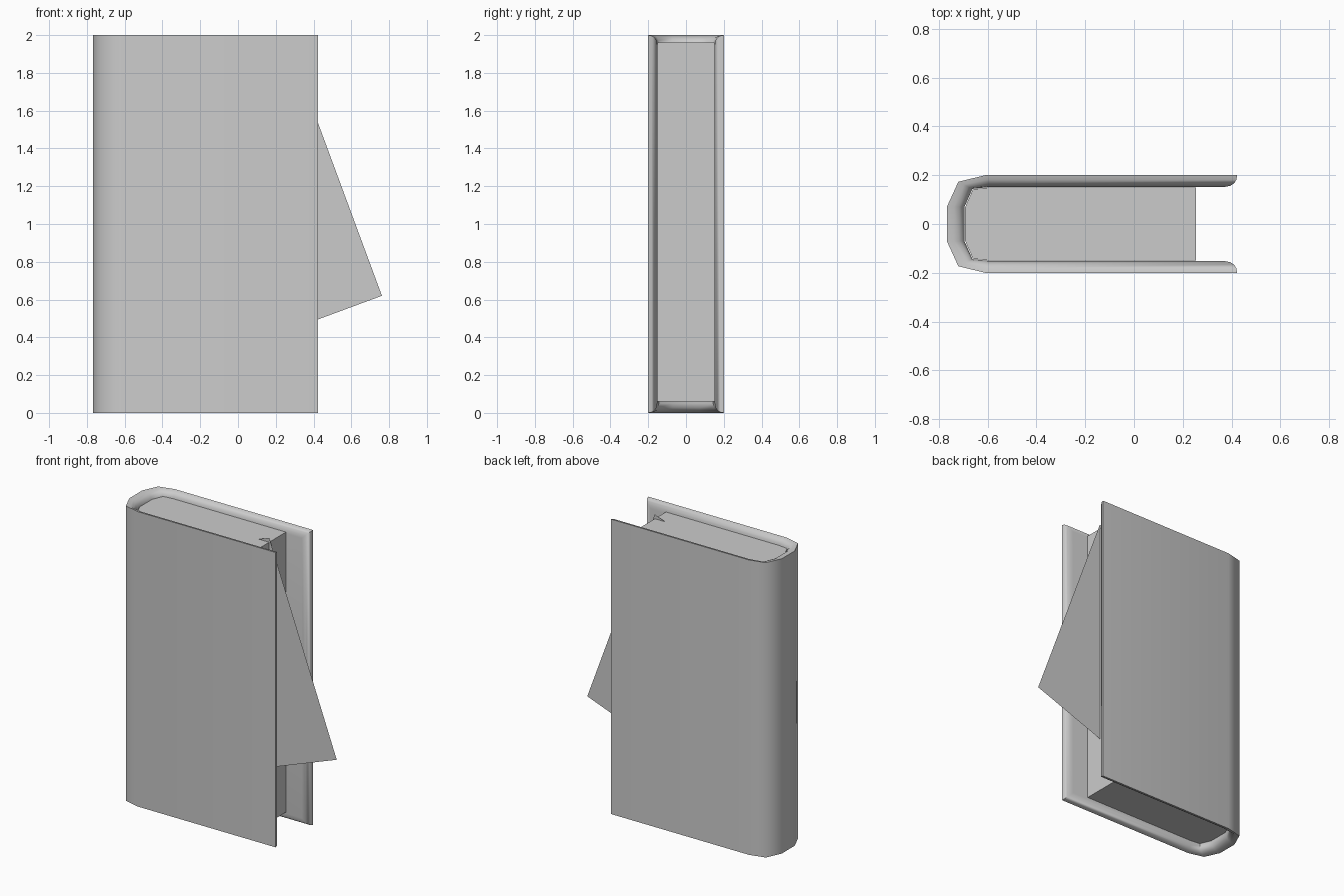
import bpy, bmesh, math
from mathutils import Vector

if "Cube" in bpy.data.objects:
    bpy.data.objects.remove(bpy.data.objects["Cube"])


def mirrored(half):
    # half profile on the -y side, continued on the +y side
    return half + [(x, -y) for x, y in reversed(half)]


def finish(name, bm, smooth=True):
    bmesh.ops.recalc_face_normals(bm, faces=bm.faces)
    me = bpy.data.meshes.new(name)
    bm.to_mesh(me)
    bm.free()
    ob = bpy.data.objects.new(name, me)
    bpy.context.collection.objects.link(ob)
    if smooth:
        bpy.ops.object.select_all(action='DESELECT')
        bpy.context.view_layer.objects.active = ob
        ob.select_set(True)
        bpy.ops.object.shade_smooth_by_angle(angle=math.radians(52))
    return ob


HEIGHT = 2.0
EDGE = 0.423
outer = mirrored([(EDGE, -0.2), (-0.61, -0.2), (-0.72, -0.173), (-0.767, -0.07)])
inner = mirrored([(EDGE, -0.152), (-0.59, -0.152), (-0.662, -0.144), (-0.695, -0.07)])

# Cover: outer and inner walls joined by a rim rounded toward the inside
bm = bmesh.new()
rim = [(0.0, 0.0), (0.4, 0.004), (0.7, 0.013), (0.9, 0.028), (1.0, 0.05)]
loops = []
for f, d in rim:
    path = [Vector(o).lerp(Vector(i), f) for o, i in zip(outer, inner)]
    path[0].x -= d
    path[-1].x -= d
    low = [bm.verts.new((p.x, p.y, d)) for p in path]
    high = [bm.verts.new((p.x, p.y, HEIGHT - d)) for p in path]
    loops.append(low + high[::-1])
n = len(outer)
for loop in (loops[0], loops[-1]):
    for i in range(n - 1):
        bm.faces.new((loop[i], loop[i + 1], loop[2 * n - 2 - i], loop[2 * n - 1 - i]))
for a, b in zip(loops, loops[1:]):
    for i in range(2 * n):
        j = (i + 1) % (2 * n)
        bm.faces.new((a[i], a[j], b[j], b[i]))
finish("cover", bm)

# Page block: rounded at the spine, flat at the fore edge
bm = bmesh.new()
pages = mirrored([(0.255, -0.15), (-0.59, -0.15), (-0.66, -0.142), (-0.692, -0.069)])
base = bm.faces.new([bm.verts.new((x, y, 0.06)) for x, y in pages])
ext = bmesh.ops.extrude_face_region(bm, geom=[base], use_keep_orig=True)
bmesh.ops.translate(bm, vec=(0, 0, 1.9),
                    verts=[v for v in ext["geom"] if isinstance(v, bmesh.types.BMVert)])
finish("page_block", bm)

# Loose sheet: thin tilted rectangle tucked between the pages
bm = bmesh.new()
tilt = math.radians(20.3)
along = Vector((-math.sin(tilt), 0, math.cos(tilt))) * 1.46
across = Vector((-math.cos(tilt), 0, -math.sin(tilt))) * 0.95
tip = Vector((0.762, -0.03, 0.62))
bm.faces.new([bm.verts.new(p) for p in (tip, tip + along, tip + along + across, tip + across)])
finish("loose_sheet", bm, smooth=False)
